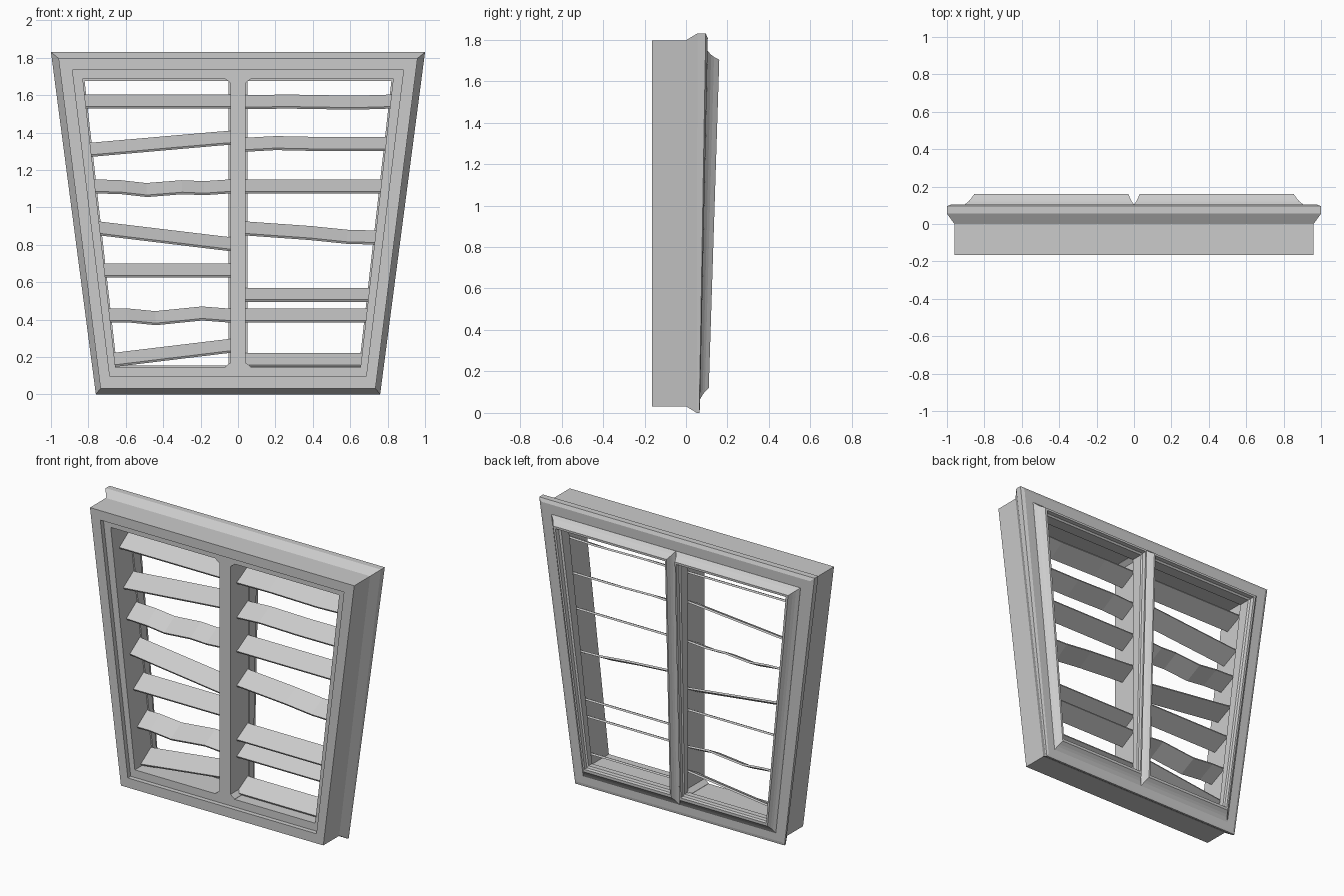
import bpy, bmesh

if "Cube" in bpy.data.objects:
    bpy.data.objects.remove(bpy.data.objects["Cube"])

FRONT, FACE = -0.165, -0.135   # front rim and recessed inner face depths


def make(name, verts, faces):
    me = bpy.data.meshes.new(name)
    bm = bmesh.new()
    vs = [bm.verts.new(v) for v in verts]
    for f in faces:
        bm.faces.new([vs[i] for i in f])
    bmesh.ops.recalc_face_normals(bm, faces=bm.faces)
    bm.to_mesh(me)
    bm.free()
    ob = bpy.data.objects.new(name, me)
    bpy.context.collection.objects.link(ob)
    return ob


def loft(name, rings, wrap=True):
    """Bridge equal closed loops; wrap joins last to first, else cap the ends."""
    n, m = len(rings[0]), len(rings)
    faces = []
    for r in range(m if wrap else m - 1):
        a, b = r * n, (r + 1) % m * n
        faces += [(a + i, a + (i + 1) % n, b + (i + 1) % n, b + i) for i in range(n)]
    if not wrap:
        faces += [tuple(range(n)), tuple(range((m - 1) * n, m * n))]
    return make(name, [p for r in rings for p in r], faces)


def trapezoid(xb, zb, xt, zt, yb, yt):
    return [(-xb, yb, zb), (xb, yb, zb), (xt, yt, zt), (-xt, yt, zt)]


# Outer frame: box front, stepped inner rim, flared and slightly tilted back
outer = (0.735, 0.032, 0.96, 1.797)
step = (0.685, 0.095, 0.885, 1.735)
opening = (0.655, 0.145, 0.83, 1.69)
flare = (0.76, 0.0, 1.0, 1.83)
loft("outer_frame", [
    trapezoid(*outer, FRONT, FRONT),
    trapezoid(*outer, 0, 0),
    trapezoid(*flare, 0.052, 0.055),
    trapezoid(*flare, 0.064, 0.095),
    trapezoid(0.748, 0.018, 0.975, 1.808, 0.067, 0.105),
    trapezoid(*opening, 0.069, 0.103),
    trapezoid(*opening, FACE, FACE),
    trapezoid(*step, FACE, FACE),
    trapezoid(*step, FRONT, FRONT),
])

# Centre mullion with small chamfers where it meets the rails
right = [(0.07, 0.14), (0.07, 0.147), (0.04, 0.17), (0.04, 1.665), (0.07, 1.688), (0.07, 1.695)]
profile = right + [(-x, z) for x, z in reversed(right)]
loft("centre_mullion", [[(x, FACE, z) for x, z in profile],
                        [(x, 0.06, z) for x, z in profile]], wrap=False)


# Raised back trim around each of the two panes
def trim_ring(side, t, h):
    base = [(0, 0.065), (0.70, 0.065), (0.905, 1.745), (0, 1.745)]
    hole = [(0.05, 0.155), (0.648, 0.155), (0.82, 1.675), (0.05, 1.675)]
    ring = []
    for (x0, z0), (x1, z1) in zip(base, hole):
        x, z = x0 + (x1 - x0) * t, z0 + (z1 - z0) * t
        y = 0.05 if h is None else 0.066 + 0.022 * z + h * (0.04 + 0.01 * z)
        ring.append((side * x, y, z))
    return ring


for side, label in ((-1, "left"), (1, "right")):
    loft(label + "_back_trim", [trim_ring(side, t, h) for t, h in
         [(0, None), (0, 0), (0.25, 0.3), (0.4, 0.55), (0.6, 1),
          (0.8, 1), (0.85, 0.55), (1, 0.4), (1, None)]])


# Slats: tilted boards with optional bends; points are (position 0..1, top height)
def slat(name, side, pts):
    rings = []
    for f, top in pts:
        ring = []
        for y, dz in ((-0.065, -0.075), (-0.071, -0.064), (0.044, 0.0), (0.05, -0.011)):
            z = top + dz
            edge = 0.655 + (z - 0.145) * 0.1133 + 0.004
            ring.append((side * (0.035 + (edge - 0.035) * f), y, z))
        rings.append(ring)
    loft(name, rings, wrap=False)


def flat(z):
    return [(0, z), (1, z)]


slats = {
    -1: [flat(1.603),
         [(0, 1.41), (0.09, 1.405), (1, 1.345)],
         [(0, 1.15), (0.2, 1.14), (0.36, 1.145), (0.62, 1.13), (0.8, 1.145), (1, 1.15)],
         [(0, 0.84), (0.1, 0.848), (1, 0.925)],
         flat(0.70),
         [(0, 0.458), (0.24, 0.47), (0.62, 0.445), (0.85, 0.46), (1, 0.46)],
         [(0, 0.298), (1, 0.222)]],
    1: [[(0, 1.6), (0.3, 1.603), (0.75, 1.597), (1, 1.603)],
        [(0, 1.372), (0.22, 1.381), (0.6, 1.375), (1, 1.376)],
        flat(1.15),
        [(0, 0.925), (0.5, 0.9), (0.78, 0.88), (1, 0.876)],
        flat(0.57), flat(0.46), flat(0.222)],
}
for side, label in ((-1, "left"), (1, "right")):
    for i, pts in enumerate(slats[side], 1):
        slat(f"{label}_slat_{i}", side, pts)
